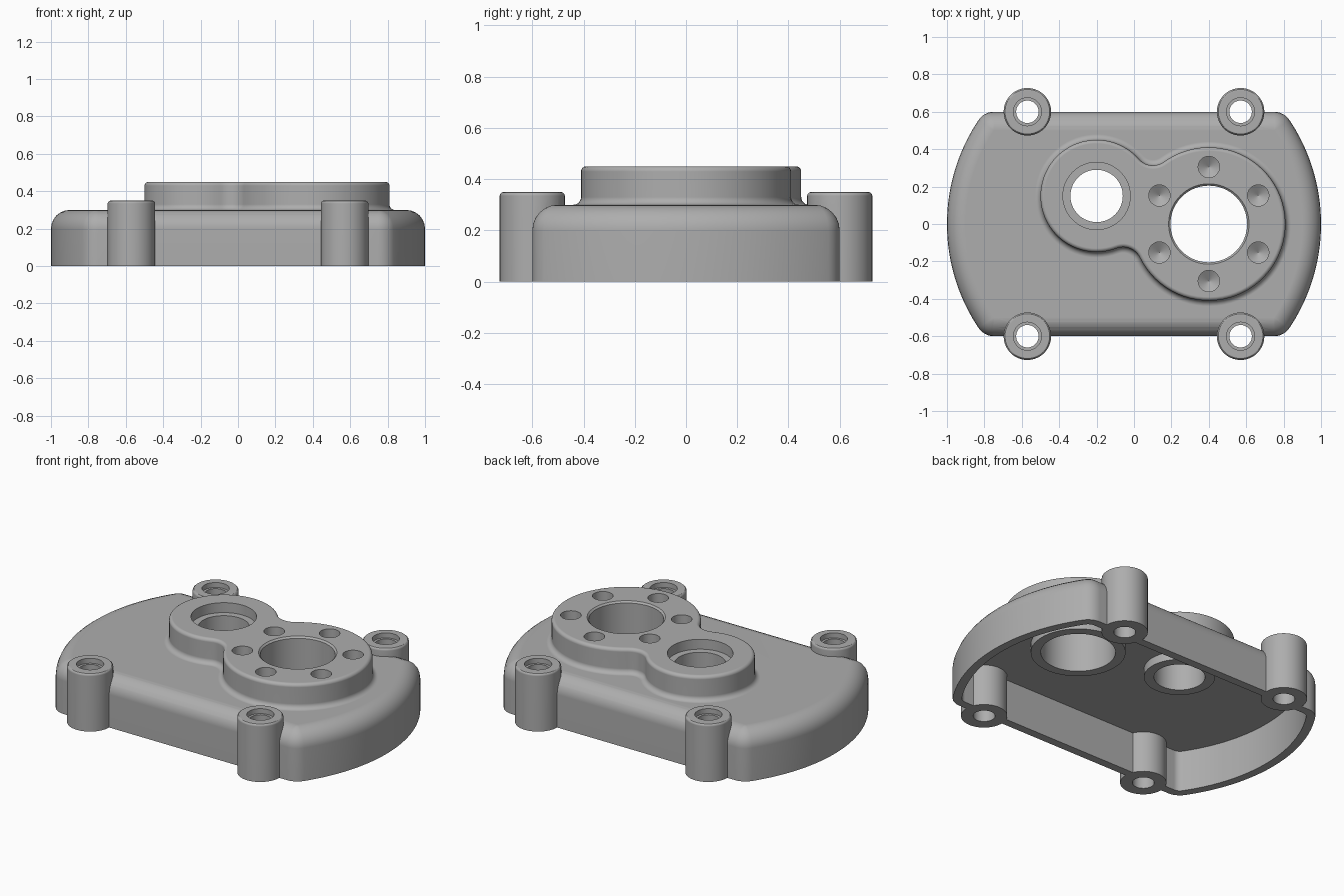
import bpy, bmesh
from math import sin, cos, pi, sqrt, atan2, radians, tau

if "Cube" in bpy.data.objects:
    bpy.data.objects.remove(bpy.data.objects["Cube"])

grey = bpy.data.materials.new("cast_metal_grey")
grey.use_nodes = True
colour = (0.42, 0.42, 0.42, 1)
grey.diffuse_color = colour
grey.node_tree.nodes["Principled BSDF"].inputs["Base Color"].default_value = colour


def loft(name, rings):
    """Closed solid through matching rings of points, capped at both ends."""
    bm = bmesh.new()
    loops = [[bm.verts.new(p) for p in ring] for ring in rings]
    for a, b in zip(loops, loops[1:]):
        for i in range(len(a)):
            j = (i + 1) % len(a)
            bm.faces.new((a[i], a[j], b[j], b[i]))
    bm.faces.new(loops[0])
    bm.faces.new(loops[-1])
    bmesh.ops.recalc_face_normals(bm, faces=bm.faces)
    mesh = bpy.data.meshes.new(name)
    bm.to_mesh(mesh)
    bm.free()
    mesh.materials.append(grey)
    obj = bpy.data.objects.new(name, mesh)
    bpy.context.collection.objects.link(obj)
    return obj


def arc(c, r, start, end, n):
    return [(c[0] + r * cos(start + (end - start) * i / n),
             c[1] + r * sin(start + (end - start) * i / n)) for i in range(n + 1)]


def turned(name, centre, profile, n=64):
    """Round part from (radius, height) pairs."""
    return loft(name, [[(x, y, z) for x, y in arc(centre, r, 0, tau, n)[:-1]]
                       for r, z in profile])


def case_outline(inset, z):
    """Circle cut by two parallel sides, with rounded corners."""
    big, side, r = 1 - inset, 0.6 - inset, max(0.1 - inset, 0.002)
    cy = side - r
    cx = sqrt((big - r) ** 2 - cy ** 2)
    phi = atan2(cy, cx)
    right = (arc((cx, -cy), r, -pi / 2, -phi, 6) + arc((0, 0), big, -phi, phi, 40)[1:-1]
             + arc((cx, cy), r, phi, pi / 2, 6))
    return [(x, y, z) for x, y in right + [(-x, -y) for x, y in right]]


A, RA = (-0.2, 0.15), 0.3      # small bearing seat
B, RB = (0.4, 0.0), 0.41       # large bearing seat
NECK = 0.1


def heading(p, q):
    return atan2(q[1] - p[1], q[0] - p[0])


def pad_outline(grow, z):
    """Two circles blended by concave necks."""
    dx, dy = B[0] - A[0], B[1] - A[1]
    d = sqrt(dx * dx + dy * dy)
    ra, rb = RA + NECK, RB + NECK
    a = (ra * ra - rb * rb + d * d) / (2 * d)
    h = sqrt(ra * ra - a * a)
    up, low = [(A[0] + (a * dx - s * h * dy) / d, A[1] + (a * dy + s * h * dx) / d)
               for s in (1, -1)]

    def sweep(c, r, p, q, turn, n):
        s, e = heading(c, p), heading(c, q)
        e = s + turn * ((turn * (e - s)) % tau)
        return arc(c, r, s, e, n)[:-1]

    pts = (sweep(B, RB + grow, low, up, 1, 56) + sweep(up, NECK - grow, B, A, -1, 14)
           + sweep(A, RA + grow, up, low, 1, 48) + sweep(low, NECK - grow, A, B, -1, 14))
    return [(x, y, z) for x, y in pts]


quarter = [i * pi / 12 for i in range(7)]

# Hollow case with a rounded top edge
cover = loft("gearbox_cover",
             [case_outline(0.05, 0.25), case_outline(0.05, 0), case_outline(0, 0)]
             + [case_outline(0.1 - 0.1 * cos(t), 0.2 + 0.1 * sin(t)) for t in quarter])

# Raised pad with a filleted foot and a rounded top edge
adds = [loft("raised_pad",
             [pad_outline(0.03, 0.275)]
             + [pad_outline(0.03 - 0.03 * sin(t), 0.33 - 0.03 * cos(t)) for t in quarter]
             + [pad_outline(0.02 * cos(t) - 0.02, 0.43 + 0.02 * sin(t)) for t in quarter])]

# Collars under the roof
adds.append(turned("small_collar", A, [(0.195, 0.2), (0.195, 0.28)]))
adds.append(turned("large_collar", B, [(0.26, 0.2), (0.26, 0.28)]))

# Bearing bores
cuts = [turned("small_bore", A, [(0.14, -0.1), (0.14, 0.39), (0.18, 0.39), (0.18, 0.6)]),
        turned("large_bore", B, [(0.205, -0.1), (0.205, 0.44), (0.215, 0.45), (0.215, 0.6)])]

# Corner bolt posts and their holes
for sx in (-1, 1):
    for sy in (-1, 1):
        c = (0.57 * sx, 0.6 * sy)
        adds.append(turned("bolt_post", c, [(0.127, 0)] + [
            (0.112 + 0.015 * cos(t), 0.335 + 0.015 * sin(t)) for t in quarter[::2]], 48))
        cuts.append(turned("bolt_hole", c, [(0.06, -0.1), (0.06, 0.32),
                                            (0.075, 0.32), (0.075, 0.5)], 40))

# Ring of drilled blind holes
for i in range(6):
    t = radians(30 + 60 * i)
    c = (B[0] + 0.305 * cos(t), B[1] + 0.305 * sin(t))
    cuts.append(turned("screw_hole", c, [(0.001, 0.32), (0.057, 0.355), (0.057, 0.5)], 32))

# Merge everything into one casting
bpy.context.view_layer.objects.active = cover
for parts, mode in ((adds, 'UNION'), (cuts, 'DIFFERENCE')):
    for part in parts:
        mod = cover.modifiers.new(part.name, 'BOOLEAN')
        mod.operation, mod.solver, mod.object = mode, 'EXACT', part
        bpy.ops.object.modifier_apply(modifier=mod.name)
        bpy.data.objects.remove(part)

# Smooth shading with crisp edges
bpy.ops.object.select_all(action='DESELECT')
cover.select_set(True)
bpy.ops.object.shade_smooth_by_angle(angle=radians(30))
weighted = cover.modifiers.new("even_shading", 'WEIGHTED_NORMAL')
weighted.keep_sharp = True
